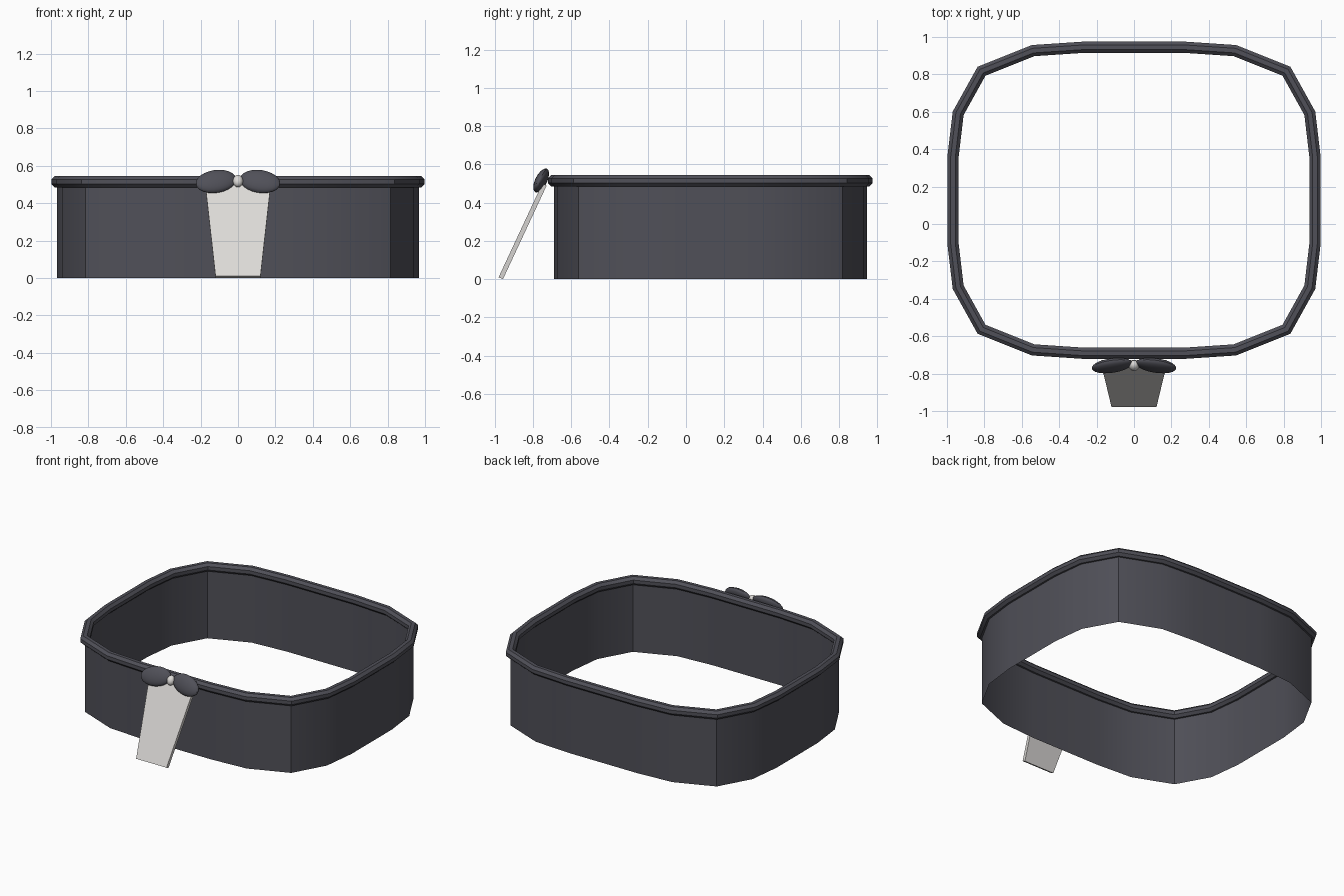
import bpy, bmesh, math
from mathutils import Matrix, Vector

cube = bpy.data.objects.get("Cube")
if cube:
    bpy.data.objects.remove(cube)


def material(name, rgb):
    mat = bpy.data.materials.new(name)
    mat.use_nodes = True
    mat.diffuse_color = (*rgb, 1)
    mat.node_tree.nodes["Principled BSDF"].inputs["Base Color"].default_value = (*rgb, 1)
    return mat


charcoal = material("charcoal grey", (0.08, 0.08, 0.098))
pale = material("pale grey", (0.72, 0.70, 0.68))


def finish(name, bm, mat):
    """Turn a bmesh into a named object, smooth except at sharp edges."""
    bmesh.ops.recalc_face_normals(bm, faces=bm.faces)
    mesh = bpy.data.meshes.new(name)
    bm.to_mesh(mesh)
    bm.free()
    obj = bpy.data.objects.new(name, mesh)
    bpy.context.collection.objects.link(obj)
    mesh.materials.append(mat)
    bpy.ops.object.select_all(action="DESELECT")
    obj.select_set(True)
    bpy.context.view_layer.objects.active = obj
    bpy.ops.object.shade_smooth_by_angle(angle=math.radians(30))
    return obj


def bridge(bm, ring_a, ring_b):
    n = len(ring_a)
    for i in range(n):
        j = (i + 1) % n
        bm.faces.new((ring_a[i], ring_a[j], ring_b[j], ring_b[i]))


# Rounded-square outline, one quarter mirrored into all four
CENTER_Y = 0.127
quarter = [(0.968, 0.23), (0.94, 0.465), (0.815, 0.69), (0.54, 0.8), (0.27, 0.818)]
half = quarter + [(-x, y) for x, y in reversed(quarter)]
outline = [Vector((x, y, 0)) for x, y in half + [(-x, -y) for x, y in half]]
SHIFT = Vector((0, CENTER_Y, 0))
RIM_Z = 0.515

# Wall: open band
bm = bmesh.new()
rings = [[bm.verts.new(p + SHIFT + Vector((0, 0, z))) for p in outline] for z in (0, RIM_Z)]
bridge(bm, *rings)
finish("wall", bm, charcoal)

# Rim: octagonal tube following the outline, mitred at each corner
bm = bmesh.new()
sections = []
count = len(outline)
for i, p in enumerate(outline):
    d_in = (p - outline[i - 1]).normalized()
    d_out = (outline[(i + 1) % count] - p).normalized()
    along = (d_in + d_out).normalized()
    outward = Vector((along.y, -along.x, 0)) / along.dot(d_in)
    section = []
    for k in range(8):
        a = math.radians(45 * k + 22.5)
        offset = outward * math.cos(a) + Vector((0, 0, math.sin(a)))
        section.append(bm.verts.new(p + SHIFT + Vector((0, 0, RIM_Z)) + offset * 0.0325))
    sections.append(section)
for i in range(count):
    bridge(bm, sections[i], sections[(i + 1) % count])
finish("rim", bm, charcoal)

# Leaning panel: thin tapered slab
TILT = math.radians(-25)
lean = Matrix.Rotation(TILT, 4, "X")
bm = bmesh.new()
bmesh.ops.create_cube(bm, size=1)
for v in bm.verts:
    top = v.co.z > 0
    v.co.x *= 0.35 if top else 0.24
    v.co.y *= 0.025
    v.co.z = 0.54 if top else 0
bm.transform(Matrix.Translation((0, -0.968, 0.005)) @ lean)
finish("leaning_panel", bm, pale)


def ellipsoid(name, loc, rot, scale, mat):
    bm = bmesh.new()
    bmesh.ops.create_uvsphere(bm, u_segments=20, v_segments=12, radius=1)
    # Poles run along the long axis
    bm.transform(Matrix.Translation(loc) @ rot @ Matrix.Diagonal((*scale, 1))
                 @ Matrix.Rotation(math.pi / 2, 4, "Y"))
    finish(name, bm, mat)


# Bow: two drooping lobes and a knot
for side, label in ((1, "left"), (-1, "right")):
    turn = (Matrix.Rotation(math.radians(-5 * side), 4, "Z") @ lean
            @ Matrix.Rotation(math.radians(10 * side), 4, "Y"))
    ellipsoid(label + "_bow_lobe", (0.118 * side, -0.757, 0.516), turn,
              (0.11, 0.03, 0.066), charcoal)
ellipsoid("bow_knot", (0, -0.757, 0.518), lean, (0.027, 0.027, 0.034), pale)
